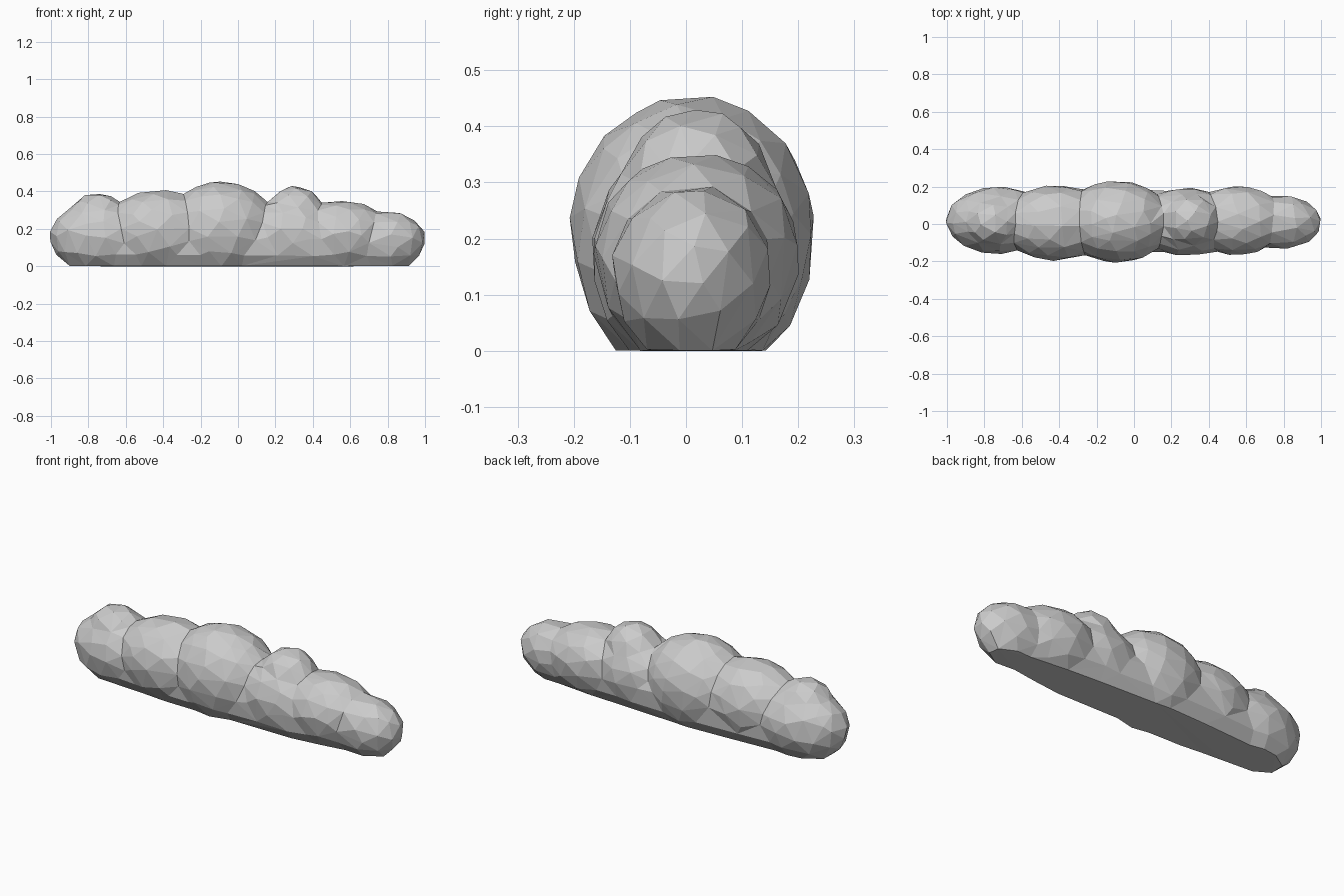
import bpy, bmesh
from mathutils import Vector

if "Cube" in bpy.data.objects:
    bpy.data.objects.remove(bpy.data.objects["Cube"])

# centre (x, y, z), radii (x, y, z) of each lobe and bump, left to right
LOBES = [
    ((-0.735, 0.02, 0.165), (0.268, 0.178, 0.178)),
    ((-0.755, 0.01, 0.265), (0.150, 0.125, 0.125)),   # small bump on top
    ((-0.42, 0.005, 0.200), (0.290, 0.200, 0.205)),
    ((-0.09, 0.012, 0.215), (0.285, 0.218, 0.237)),
    ((0.28, 0.012, 0.180), (0.265, 0.180, 0.190)),
    ((0.305, 0.020, 0.270), (0.155, 0.140, 0.158)),   # small bump on top
    ((0.55, 0.020, 0.175), (0.260, 0.182, 0.175)),
    ((0.78, 0.010, 0.145), (0.220, 0.142, 0.150)),
]

# Core filling the creases: x, y min, y max, top
CORE = [(-0.90, -0.085, 0.11, 0.24), (-0.62, -0.14, 0.17, 0.29),
        (-0.26, -0.16, 0.19, 0.35), (0.14, -0.15, 0.18, 0.31),
        (0.41, -0.155, 0.165, 0.30), (0.69, -0.115, 0.15, 0.26),
        (0.92, -0.07, 0.09, 0.18)]

bm = bmesh.new()


def add_lobe(centre, radii):
    """Ellipsoid, fuller below and cut flat at the ground."""
    part = bmesh.new()
    bmesh.ops.create_icosphere(part, subdivisions=4, radius=1.0)
    for v in part.verts:
        low = 1.15 if v.co.z < 0 else 1.0
        v.co = Vector(centre) + Vector((v.co.x * radii[0], v.co.y * radii[1],
                                        v.co.z * radii[2] * low))
    geom = part.verts[:] + part.edges[:] + part.faces[:]
    cut = bmesh.ops.bisect_plane(part, geom=geom, plane_co=(0, 0, 0),
                                 plane_no=(0, 0, 1), clear_inner=True)
    rim = [e for e in cut["geom_cut"] if isinstance(e, bmesh.types.BMEdge)]
    if rim:
        bmesh.ops.contextual_create(part, geom=rim)
    bmesh.ops.recalc_face_normals(part, faces=part.faces[:])
    tmp = bpy.data.meshes.new("tmp")
    part.to_mesh(tmp)
    part.free()
    bm.from_mesh(tmp)
    bpy.data.meshes.remove(tmp)


def add_core():
    """Loft of rounded sections along x."""
    rings = []
    for x, a, b, top in CORE:
        m = (a + b) / 2
        section = [(a + 0.05, 0), (a + 0.01, 0.06), (a, top * 0.5), (a + 0.05, top * 0.8),
                   (m, top), (b - 0.05, top * 0.8), (b, top * 0.5), (b - 0.01, 0.06),
                   (b - 0.05, 0)]
        rings.append([bm.verts.new((x, y, z)) for y, z in section])
    n = len(rings[0])
    faces = [bm.faces.new(rings[0]), bm.faces.new(rings[-1])]
    for r, s in zip(rings, rings[1:]):
        for i in range(n):
            j = (i + 1) % n
            faces.append(bm.faces.new((r[i], r[j], s[j], s[i])))
    bmesh.ops.recalc_face_normals(bm, faces=faces)


for centre, radii in LOBES:
    add_lobe(centre, radii)
add_core()

me = bpy.data.meshes.new("lumpy_row")
bm.to_mesh(me)
bm.free()
row = bpy.data.objects.new("lumpy_row", me)
bpy.context.collection.objects.link(row)

# Fuse into one skin, then reduce to large flat facets
fuse = row.modifiers.new("fuse", 'REMESH')
fuse.mode = 'VOXEL'
fuse.voxel_size = 0.015
facet = row.modifiers.new("facet", 'DECIMATE')
facet.ratio = 0.018
